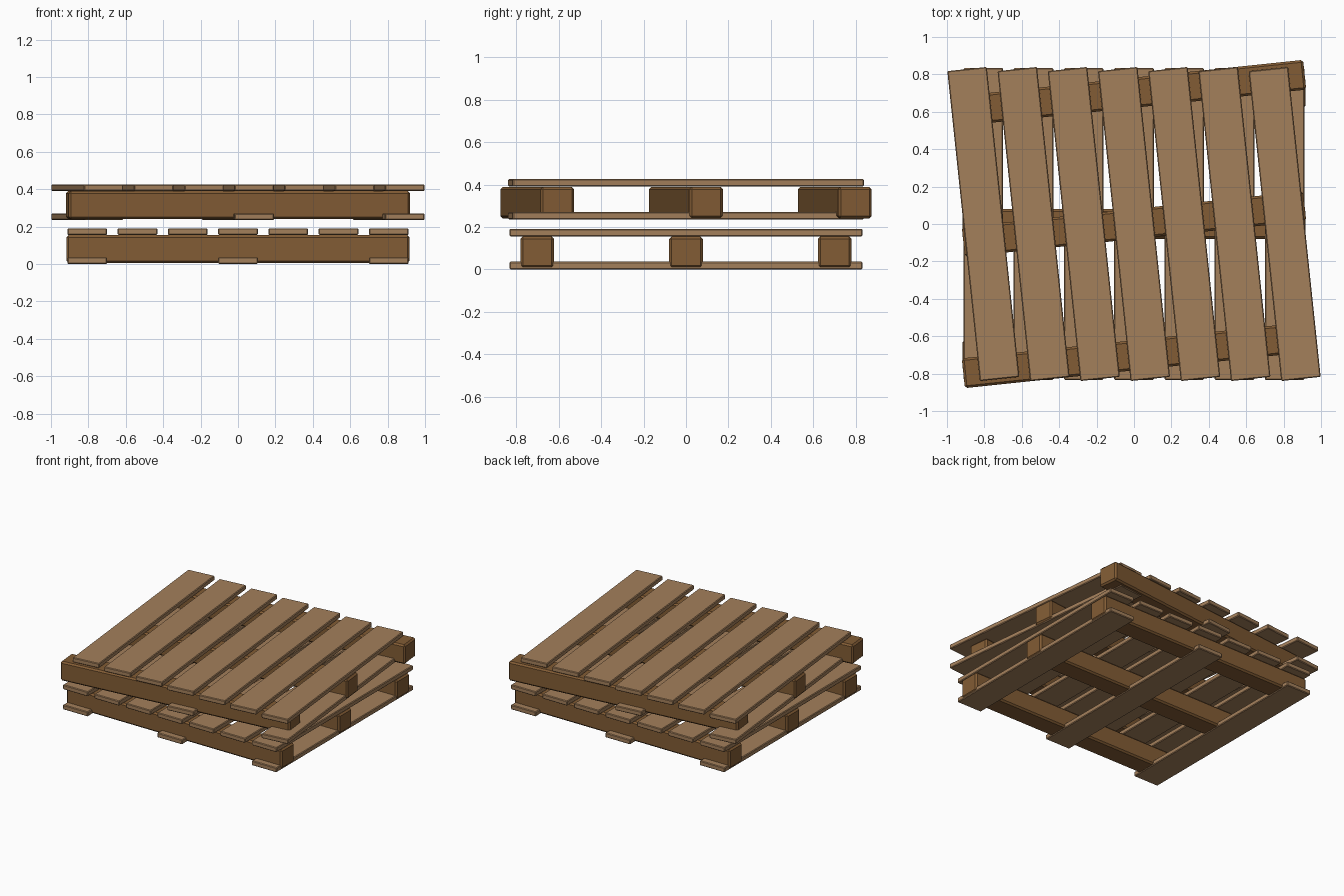
import bpy
import math

if "Cube" in bpy.data.objects:
    bpy.data.objects.remove(bpy.data.objects["Cube"], do_unlink=True)


def make_material(name, colour):
    mat = bpy.data.materials.new(name)
    mat.use_nodes = True
    mat.diffuse_color = colour
    mat.node_tree.nodes["Principled BSDF"].inputs["Base Color"].default_value = colour
    return mat


PLANK_WOOD = make_material("light plank wood", (0.37, 0.215, 0.105, 1))
BEAM_WOOD = make_material("dark beam wood", (0.225, 0.107, 0.035, 1))

PLANK_SIZE = (0.212, 1.666, 0.036)
BEAM_SIZE = (1.835, 0.16, 0.149)
SPACING = 0.2685


def board(name, size, centre, angle, mat, chamfer):
    """Box with chamfered edges, turned about its own centre."""
    bpy.ops.mesh.primitive_cube_add(size=1, location=centre)
    obj = bpy.context.object
    obj.name = name
    obj.scale = size
    bpy.ops.object.transform_apply(location=False, rotation=False, scale=True)
    obj.rotation_euler.z = angle
    obj.data.materials.append(mat)
    bevel = obj.modifiers.new("chamfer", 'BEVEL')
    bevel.width = chamfer
    bevel.segments = 1


def pallet(label, base, angle):
    # Three supporting beams running across
    for i in (-1, 0, 1):
        board(f"{label}_beam_{i + 2}", BEAM_SIZE, (0, i * 0.702, base + 0.08),
              angle, BEAM_WOOD, 0.012)
    # Three runners notched into the underside of the beams
    for i in (-1, 0, 1):
        board(f"{label}_bottom_plank_{i + 2}", PLANK_SIZE,
              (i * 3 * SPACING, 0, base + 0.018), angle, PLANK_WOOD, 0.005)
    # Seven deck planks
    for i in range(-3, 4):
        board(f"{label}_deck_plank_{i + 4}", PLANK_SIZE,
              (i * SPACING, 0, base + 0.173), angle, PLANK_WOOD, 0.005)


# Two stacked pallets, the upper one with skewed boards
pallet("lower", 0, 0)
pallet("upper", 0.235, math.radians(6))
